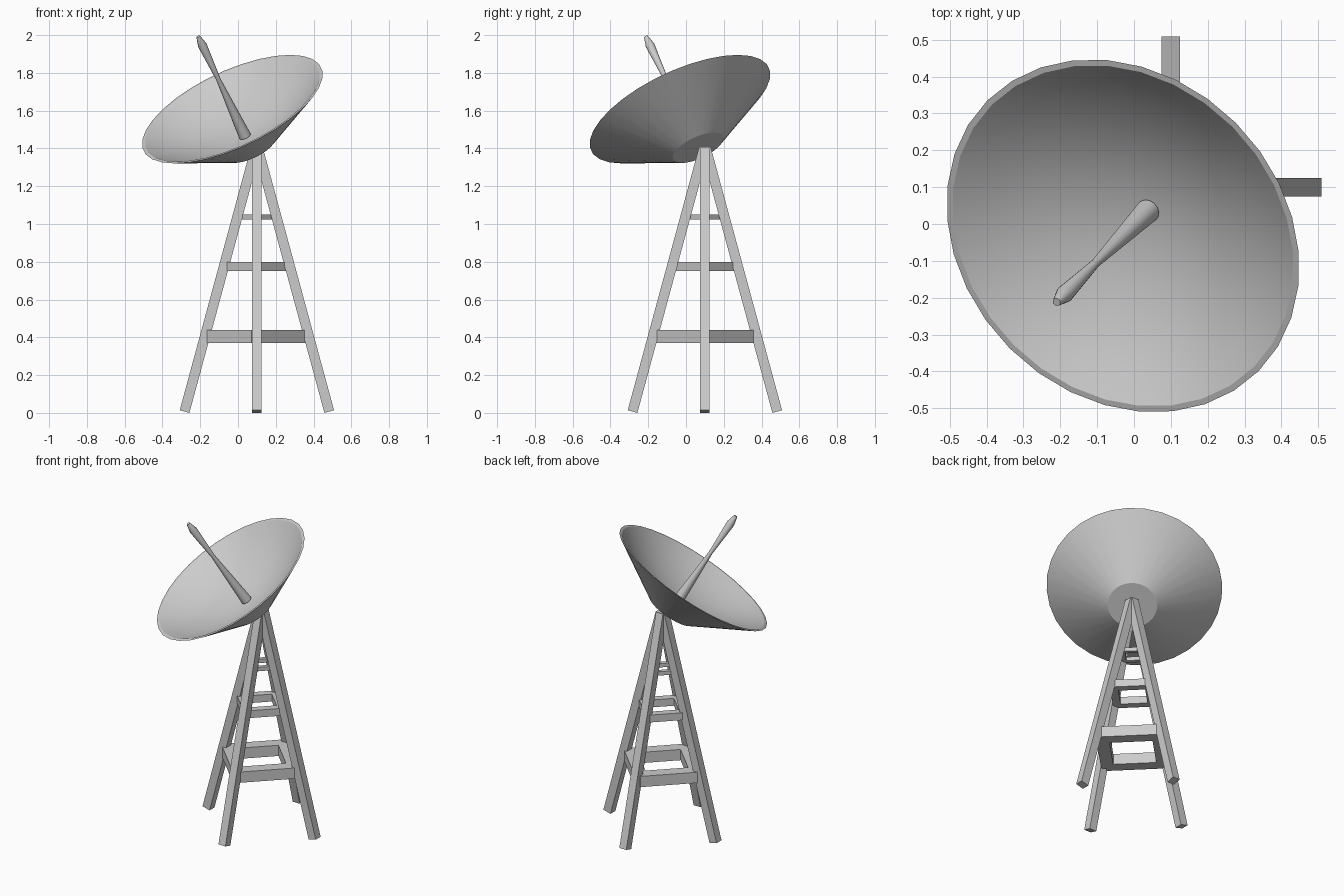
import bpy, bmesh, math
from mathutils import Vector, Matrix

if "Cube" in bpy.data.objects:
    bpy.data.objects.remove(bpy.data.objects["Cube"])

AXIS = Vector((-0.39, -0.39, 0.832)).normalized()   # pointing direction of the dish
RIM = Vector((-0.03, -0.032, 1.608))                # centre of the dish rim
TOWER = Vector((0.1, 0.1, 0))


def finish(name, bm, matrix, smooth=False):
    bmesh.ops.recalc_face_normals(bm, faces=bm.faces)
    mesh = bpy.data.meshes.new(name)
    bm.to_mesh(mesh)
    bm.free()
    ob = bpy.data.objects.new(name, mesh)
    ob.matrix_world = matrix
    bpy.context.collection.objects.link(ob)
    if smooth:
        bpy.context.view_layer.objects.active = ob
        ob.select_set(True)
        bpy.ops.object.shade_smooth_by_angle(angle=math.radians(25))
        ob.select_set(False)
    return ob


def box(name, size, matrix):
    bm = bmesh.new()
    bmesh.ops.create_cube(bm, size=1)
    bmesh.ops.scale(bm, vec=size, verts=bm.verts)
    return finish(name, bm, matrix)


def lathe(name, profile, sides):
    """Spin an (r, z) profile about the dish axis."""
    bm = bmesh.new()
    verts = [bm.verts.new((r, 0, z)) for r, z in profile]
    edges = [bm.edges.new(p) for p in zip(verts, verts[1:])]
    bmesh.ops.spin(bm, geom=verts + edges, axis=(0, 0, 1), cent=(0, 0, 0),
                   angle=math.tau, steps=sides)
    bmesh.ops.remove_doubles(bm, verts=bm.verts, dist=1e-4)
    turn = Vector((0, 0, 1)).rotation_difference(AXIS).to_matrix().to_4x4()
    return finish(name, bm, Matrix.Translation(RIM) @ turn, smooth=True)


# Dish: straight conical back with flat base, thin rim, curved bowl inside
R_IN, DEPTH = 0.503, 0.18
bowl = [(R_IN * k / 8, -DEPTH * (1 - (k / 8) ** 2)) for k in range(8, -1, -1)]
lathe("dish", [(0, -0.245), (0.146, -0.245), (0.52, 0)] + bowl, 32)

# Antenna feed: tapered rod with a swollen tip
lathe("feed_rod", [(0, -0.172), (0.033, -0.172), (0.012, 0.19),
                   (0.024, 0.405), (0.011, 0.461), (0, 0.461)], 16)

# Four legs leaning in to the top of the tower
tilt = math.atan2(0.378, 1.394)
for i, side in enumerate(("right", "back", "left", "front")):
    place = (Matrix.Translation(TOWER) @ Matrix.Rotation(i * math.pi / 2, 4, 'Z')
             @ Matrix.Translation((0.194, 0, 0.704)) @ Matrix.Rotation(-tilt, 4, 'Y'))
    box(f"{side}_leg", (0.053, 0.05, 1.444), place)

# Three rings of cross braces between neighbouring legs, shrinking upwards
for level, (z, s, h) in enumerate(((0.405, 1, 0.07), (0.775, 0.625, 0.048), (1.037, 0.336, 0.025))):
    for i in range(4):
        place = (Matrix.Translation(TOWER + Vector((-0.006, 0.002, z)))
                 @ Matrix.Rotation(math.pi / 4 + i * math.pi / 2, 4, 'Z')
                 @ Matrix.Translation((0.165 * s, 0, 0)))
        box(f"brace_{level + 1}_{i + 1}", (0.075 * s, 0.345 * s, h), place)
